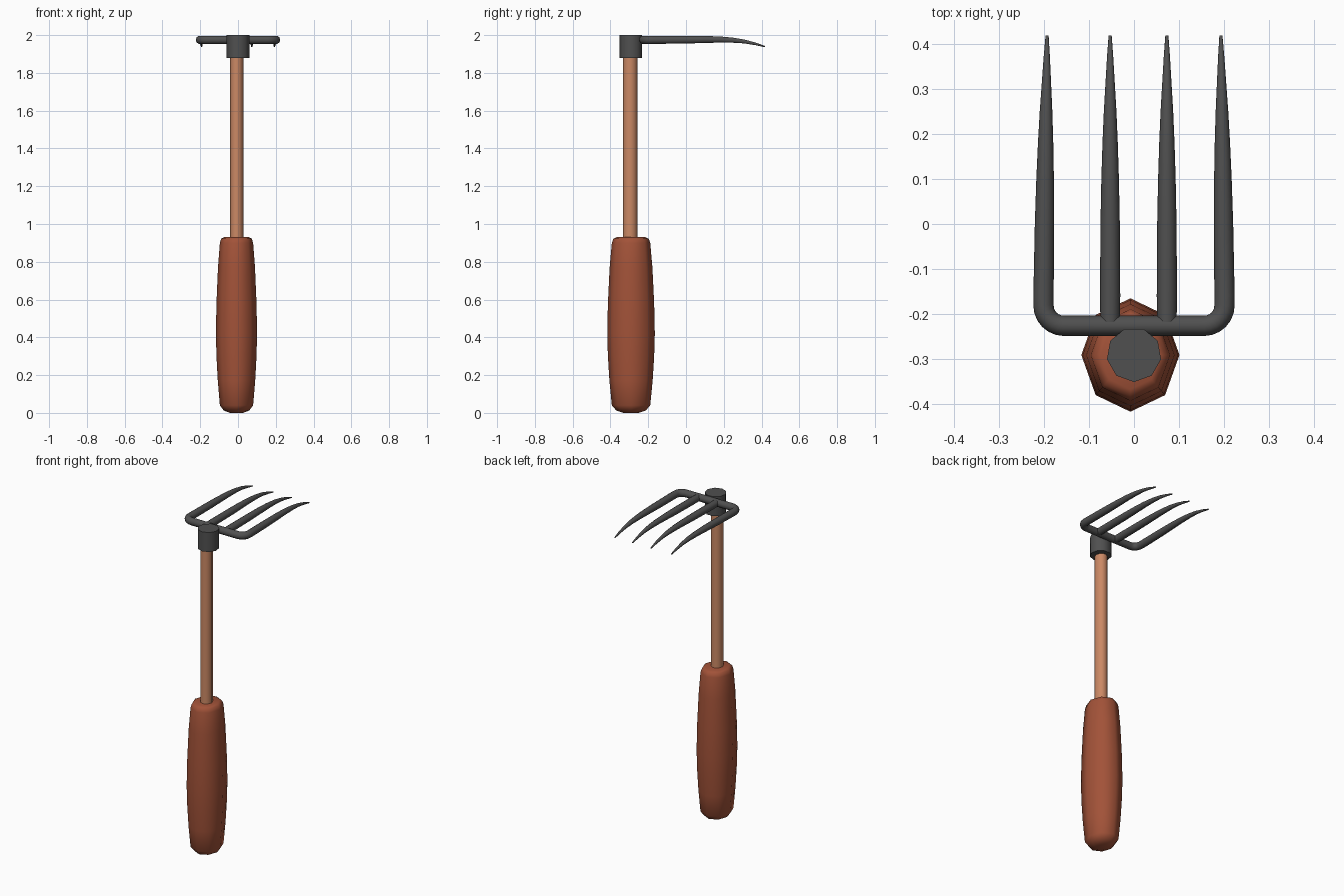
import bpy, bmesh
from math import sin, cos, pi, radians

if "Cube" in bpy.data.objects:
    bpy.data.objects.remove(bpy.data.objects["Cube"])


def material(name, rgb):
    m = bpy.data.materials.new(name)
    m.diffuse_color = (*rgb, 1)
    m.use_nodes = True
    m.node_tree.nodes["Principled BSDF"].inputs["Base Color"].default_value = m.diffuse_color
    return m


RED_WOOD = material("red_wood", (0.36, 0.085, 0.04))
PALE_WOOD = material("pale_wood", (0.6, 0.25, 0.13))
METAL = material("dark_metal", (0.08, 0.08, 0.08))


def finish(ob, mat, angle):
    ob.data.materials.clear()
    ob.data.materials.append(mat)
    bpy.ops.object.select_all(action='DESELECT')
    ob.select_set(True)
    bpy.context.view_layer.objects.active = ob
    if ob.type == 'CURVE':
        bpy.ops.object.convert(target='MESH')
        ob = bpy.context.object
    bpy.ops.object.shade_smooth_by_angle(angle=radians(angle))


def lathe(name, center, profile, sides, start, mat, y_scale=1.0, angle=50):
    """Stack of n-sided rings; profile holds (radius, z) pairs."""
    bm = bmesh.new()
    rings = []
    for r, z in profile:
        ring = []
        for i in range(sides):
            a = start + 2 * pi * i / sides
            ring.append(bm.verts.new((center[0] + r * cos(a),
                                      center[1] + r * y_scale * sin(a), z)))
        rings.append(ring)
    for lo, hi in zip(rings, rings[1:]):
        for i in range(sides):
            j = (i + 1) % sides
            bm.faces.new((lo[i], lo[j], hi[j], hi[i]))
    bm.faces.new(rings[0][::-1])
    bm.faces.new(rings[-1])
    me = bpy.data.meshes.new(name)
    bm.to_mesh(me)
    bm.free()
    ob = bpy.data.objects.new(name, me)
    bpy.context.collection.objects.link(ob)
    finish(ob, mat, angle)


def tube(name, points, mat):
    """Round tube along (x, y, z, radius) points."""
    cu = bpy.data.curves.new(name, 'CURVE')
    cu.dimensions = '3D'
    cu.bevel_depth = 1.0
    cu.bevel_resolution = 3
    cu.use_fill_caps = True
    sp = cu.splines.new('POLY')
    sp.points.add(len(points) - 1)
    for p, (x, y, z, r) in zip(sp.points, points):
        p.co = (x, y, z, 1)
        p.radius = r
    ob = bpy.data.objects.new(name, cu)
    bpy.context.collection.objects.link(ob)
    finish(ob, mat, 50)


# Grip: squashed octagon with a swollen belly
lathe("grip", (-0.008, -0.291),
      [(0.035, 0.0), (0.068, 0.013), (0.088, 0.04), (0.099, 0.17), (0.106, 0.3),
       (0.109, 0.42), (0.106, 0.58), (0.098, 0.77), (0.088, 0.9),
       (0.081, 0.922), (0.066, 0.93)],
      8, 0, RED_WOOD, y_scale=1.155, angle=60)

# Shaft
lathe("shaft", (-0.007, -0.296), [(0.035, 0.88), (0.035, 1.93)], 8, 0,
      PALE_WOOD, y_scale=1.1)

# Ferrule joining shaft and head
lathe("ferrule", (0.0, -0.29), [(0.061, 1.88), (0.061, 2.0)], 9, -pi / 2, METAL)

# Tine profile: y, z, radius
TINE = [(-0.16, 1.975, 0.0225), (0.0, 1.976, 0.0215), (0.1, 1.977, 0.0195),
        (0.18, 1.9765, 0.017), (0.25, 1.973, 0.014), (0.31, 1.966, 0.0105),
        (0.37, 1.953, 0.007), (0.418, 1.939, 0.0035)]


def tine(x, lean=0.0):
    return [(x + lean * (y + 0.16) / 0.58, y, z, r) for y, z, r in TINE]


# Outer frame: two outer tines and the crossbar in one bent rod
R, X, Y, Z = 0.045, 0.201, -0.226, 1.975
corner = [(X - R + R * cos(a), Y + R - R * sin(a), Z, 0.0225)
          for a in (i * pi / 12 for i in range(7))]
right = tine(X, -0.008)[::-1] + corner
left = [(-x, y, z, r) for x, y, z, r in right][::-1]
tube("outer_frame", right + left, METAL)

# Inner tines
for name, x in (("inner_tine_left", -0.053), ("inner_tine_right", 0.073)):
    tube(name, [(x, Y, Z, 0.0215)] + tine(x), METAL)
